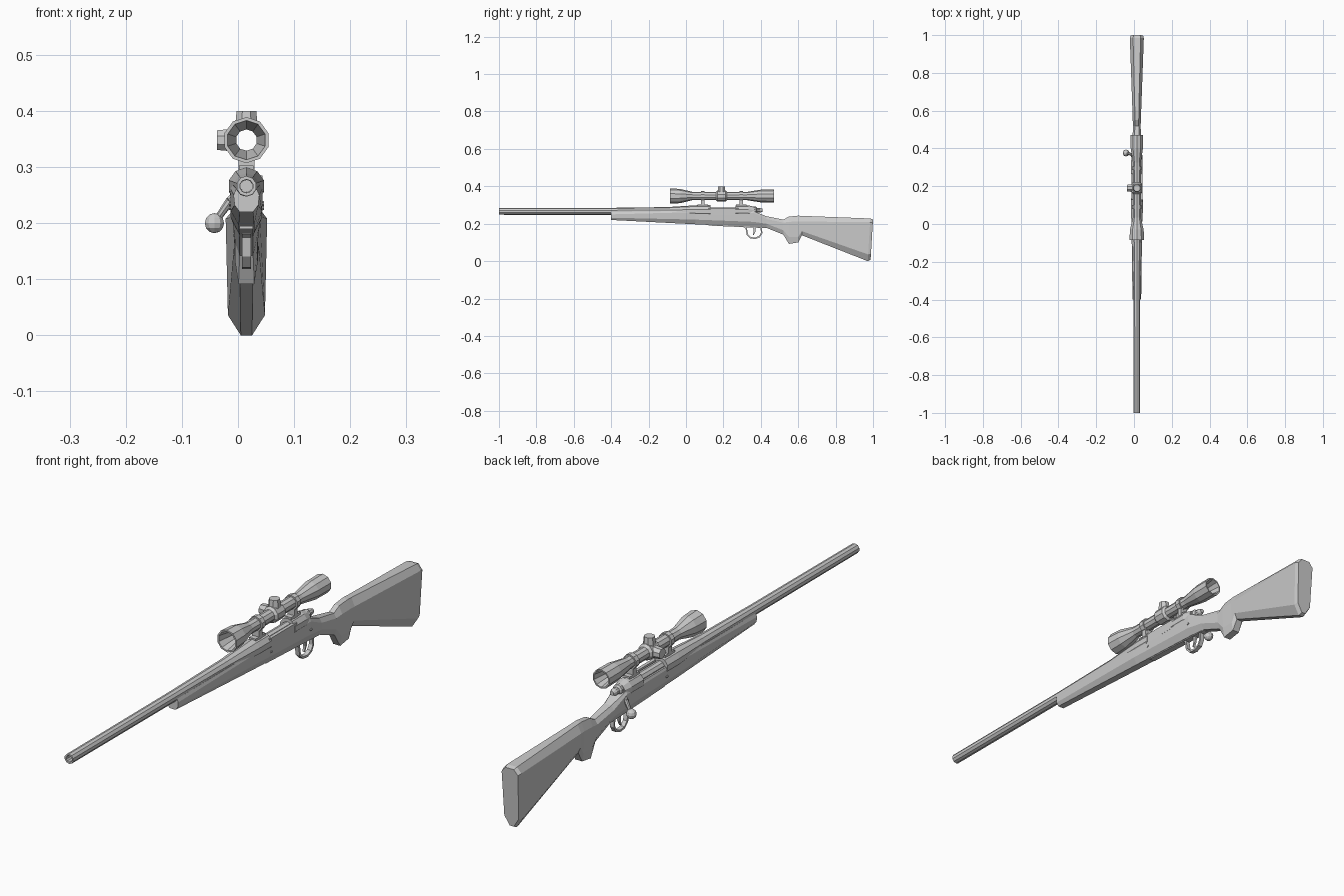
import bpy, bmesh, math
from mathutils import Vector

if "Cube" in bpy.data.objects:
    bpy.data.objects.remove(bpy.data.objects["Cube"])

CX = 0.015      # centre plane of the rifle
BZ = 0.266      # barrel axis height
SZ = 0.348      # scope axis height


def finish(name, bm):
    bmesh.ops.recalc_face_normals(bm, faces=bm.faces)
    me = bpy.data.meshes.new(name)
    bm.to_mesh(me)
    bm.free()
    ob = bpy.data.objects.new(name, me)
    bpy.context.collection.objects.link(ob)
    return ob


def loft(name, sections, loop=False):
    """Skin a row of equal-length point rings; cap the ends or close into a loop."""
    bm = bmesh.new()
    rings = [[bm.verts.new(p) for p in s] for s in sections]
    n = len(rings[0])
    pairs = list(zip(rings, rings[1:]))
    if loop:
        pairs.append((rings[-1], rings[0]))
    else:
        bm.faces.new(rings[0])
        bm.faces.new(rings[-1])
    for a, b in pairs:
        for i in range(n):
            j = (i + 1) % n
            bm.faces.new((a[i], a[j], b[j], b[i]))
    return finish(name, bm)


def lathe(name, profile, z, sides=10, loop=False):
    """Turn (y, radius) points around a lengthwise axis."""
    angles = [2 * math.pi * (i + 0.5) / sides for i in range(sides)]
    return loft(name, [[(CX + r * math.cos(a), y, z + r * math.sin(a)) for a in angles]
                       for y, r in profile], loop)


def rod(name, a, b, r1, r2, sides=8):
    """Tapered cylinder between two points."""
    a, b = Vector(a), Vector(b)
    q = (b - a).to_track_quat('Z', 'Y')
    ring = [Vector((math.cos(t), math.sin(t), 0)) for t in
            [2 * math.pi * (i + 0.5) / sides for i in range(sides)]]
    return loft(name, [[a + q @ (v * r1) for v in ring], [b + q @ (v * r2) for v in ring]])


def extrude_x(name, pts, x0, x1):
    """Side profile of (y, z) points given thickness in x."""
    return loft(name, [[(x, y, z) for y, z in pts] for x in (x0, x1)])


def box(name, x0, x1, y0, y1, z0, z1):
    return extrude_x(name, [(y0, z0), (y1, z0), (y1, z1), (y0, z1)], x0, x1)


# Stock: y, four heights from top to bottom, four half-widths from top to bottom
stations = [
    (-0.40, .262, .250, .232, .220, .018, .023, .021, .012),
    (0.05, .270, .262, .222, .197, .026, .029, .028, .014),
    (0.36, .268, .258, .210, .183, .024, .029, .028, .014),
    (0.43, .240, .225, .200, .178, .014, .024, .024, .012),
    (0.52, .222, .206, .165, .142, .010, .020, .020, .012),
    (0.55, .238, .210, .130, .092, .010, .022, .020, .014),
    (0.60, .243, .212, .130, .100, .011, .023, .020, .014),
    (0.62, .242, .212, .160, .138, .011, .024, .022, .012),
    (0.985, .228, .208, .036, .000, .020, .037, .033, .010),
    (1.00, .223, .204, .040, .007, .017, .033, .029, .008),
]
rings = []
for y, *v in stations:
    half = list(zip(v[4:], v[:4]))
    outline = [(w, z) for w, z in half] + [(-w, z) for w, z in reversed(half)]
    rings.append([(CX + w, y - (0.06 * (0.225 - z) if y > 0.9 else 0), z) for w, z in outline])
loft("stock", rings)

# Barrel with bored muzzle, swelling into the receiver ring
lathe("barrel", [(-0.93, .011), (-1.0, .012), (-1.0, .018), (-0.4, .019), (-0.1, .023),
                 (0.06, .033), (0.13, .033)], BZ)

# Receiver: bolt body, rear bridge, far wall beside the open ejection port
lathe("bolt_body", [(0.12, .020), (0.37, .020)], BZ)
lathe("rear_bridge", [(0.265, .032), (0.335, .032), (0.365, .024)], BZ)
box("receiver_wall", CX + .017, CX + .029, 0.12, 0.28, 0.25, 0.285)
lathe("bolt_shroud", [(0.35, .019), (0.375, .019), (0.38, .013), (0.395, .013), (0.408, .008)], 0.272)

# Bolt handle and ball knob
rod("bolt_root", (CX - .005, .365, .262), (-0.014, .368, .240), .011, .008)
rod("bolt_handle", (-0.014, .368, .240), (-0.038, .376, .206), .008, .006)
bm = bmesh.new()
bmesh.ops.create_uvsphere(bm, u_segments=10, v_segments=6, radius=.018)
bmesh.ops.translate(bm, verts=bm.verts, vec=(-0.042, .376, .2))
finish("bolt_knob", bm)

# Trigger guard: flat strip bent along a side path, plus floor plate and trigger
path = [(0.31, .184), (0.322, .176), (0.328, .142), (0.345, .125), (0.37, .122),
        (0.393, .131), (0.404, .150), (0.403, .184)]
sections = []
for i, p in enumerate(path):
    a, b = path[max(i - 1, 0)], path[min(i + 1, len(path) - 1)]
    t = Vector((b[0] - a[0], b[1] - a[1])).normalized()
    n = Vector((-t.y, t.x)) * .004
    sections.append([(CX + sx * .008, p[0] + s * n.x, p[1] + s * n.y)
                     for sx, s in ((-1, -1), (1, -1), (1, 1), (-1, 1))])
loft("trigger_guard", sections)
extrude_x("floor_plate", [(0.12, .200), (0.43, .184), (0.43, .176), (0.12, .190)], CX - .012, CX + .012)
extrude_x("trigger", [(0.358, .185), (0.374, .185), (0.371, .158), (0.361, .138), (0.357, .140),
                      (0.362, .160)], CX - .004, CX + .004)

# Scope: one hollow see-through tube with objective bell and eyepiece
lathe("scope_tube", [
    (-0.085, .041), (-0.03, .038), (0.035, .022), (0.325, .022), (0.40, .034), (0.47, .035),
    (0.47, .030), (0.40, .019), (0.0, .019), (-0.085, .035)], SZ, loop=True)

# Scope rings on posts
for label, y in (("front", 0.09), ("rear", 0.295)):
    lathe(label + "_scope_ring", [(y - .01, .020), (y - .01, .027), (y + .01, .027), (y + .01, .020)],
          SZ, loop=True)
    box(label + "_ring_post", CX - .014, CX + .014, y - .009, y + .009, .29, SZ - .021)
    box(label + "_mount_base", CX - .013, CX + .013, y - .028, y + .028, .288, .303)

# Adjustment turrets
lathe("turret_hub", [(0.158, .020), (0.168, .030), (0.212, .030), (0.222, .020)], SZ, loop=True)
rod("top_turret", (CX, .19, SZ + .022), (CX, .19, .400), .022, .019)
rod("side_turret", (CX - .022, .19, SZ), (-0.037, .19, SZ), .022, .019)

# Cross pins on both sides of the stock
for i, (y, z) in enumerate(((0.13, .235), (0.36, .228))):
    rod("stock_pin_%d" % i, (CX - .031, y, z), (CX + .031, y, z), .005, .005)
